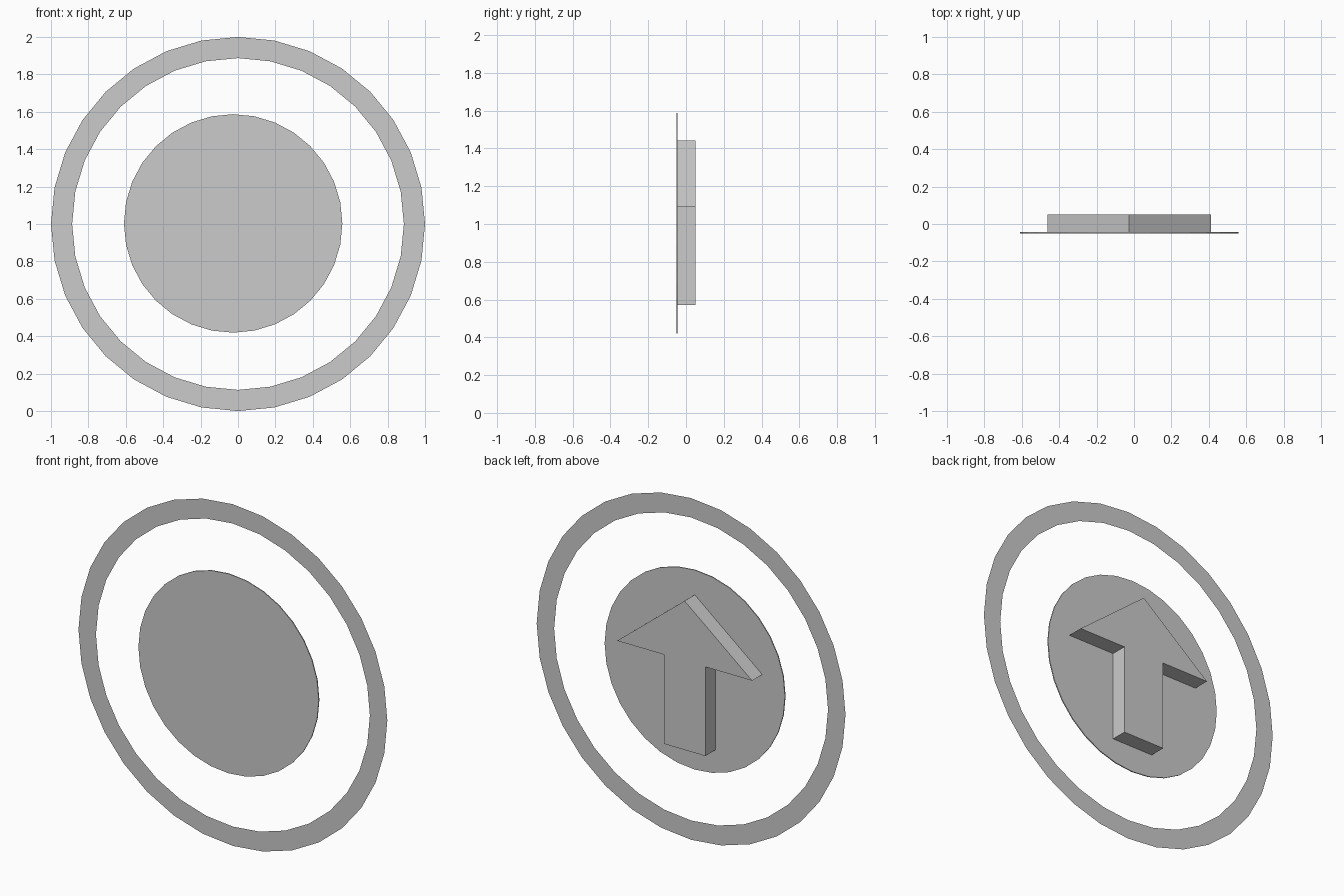
import bpy, bmesh
from math import sin, cos, pi

if "Cube" in bpy.data.objects:
    bpy.data.objects.remove(bpy.data.objects["Cube"])

SIDES = 32
CX, CZ = -0.026, 1.003      # centre of the disc and arrow
FRONT, BACK = -0.05, 0.05   # overall depth
DISC_T = 0.006


def circle(radius, x, z):
    return [(x + radius * sin(2 * pi * i / SIDES), z + radius * cos(2 * pi * i / SIDES))
            for i in range(SIDES)]


def finish(name, bm):
    bmesh.ops.recalc_face_normals(bm, faces=bm.faces)
    mesh = bpy.data.meshes.new(name)
    bm.to_mesh(mesh)
    bm.free()
    obj = bpy.data.objects.new(name, mesh)
    bpy.context.collection.objects.link(obj)
    return obj


def plate(name, outline, y0, y1):
    """Extrude an x-z outline from y0 to y1."""
    bm = bmesh.new()
    face = bm.faces.new([bm.verts.new((x, y0, z)) for x, z in outline])
    ext = bmesh.ops.extrude_face_region(bm, geom=[face], use_keep_orig=True)
    verts = [g for g in ext["geom"] if isinstance(g, bmesh.types.BMVert)]
    bmesh.ops.translate(bm, verts=verts, vec=(0, y1 - y0, 0))
    return finish(name, bm)


# Outer ring: a flat band without thickness, facing the front
bm = bmesh.new()
y_ring = FRONT + DISC_T / 2
outer = [bm.verts.new((x, y_ring, z)) for x, z in circle(1.0, 0, 1)]
inner = [bm.verts.new((x, y_ring, z)) for x, z in circle(0.887, 0, 1)]
for i in range(SIDES):
    j = (i + 1) % SIDES
    bm.faces.new((outer[i], inner[i], inner[j], outer[j]))
bm.normal_update()
if bm.faces[:][0].normal.y > 0:
    bmesh.ops.reverse_faces(bm, faces=bm.faces)
mesh = bpy.data.meshes.new("outer_ring")
bm.to_mesh(mesh)
bm.free()
bpy.context.collection.objects.link(bpy.data.objects.new("outer_ring", mesh))

# Thin centre disc
plate("centre_disc", circle(0.584, CX, CZ), FRONT, FRONT + DISC_T)

# Raised arrow on the back of the disc, pointing up: half profile mirrored
half = [(0.134, 0.57), (0.134, 1.092), (0.437, 1.092)]
outline = [(CX + x, z) for x, z in half] + [(CX, 1.442)]
outline += [(CX - x, z) for x, z in reversed(half)]
plate("arrow", outline, FRONT + DISC_T, BACK)
